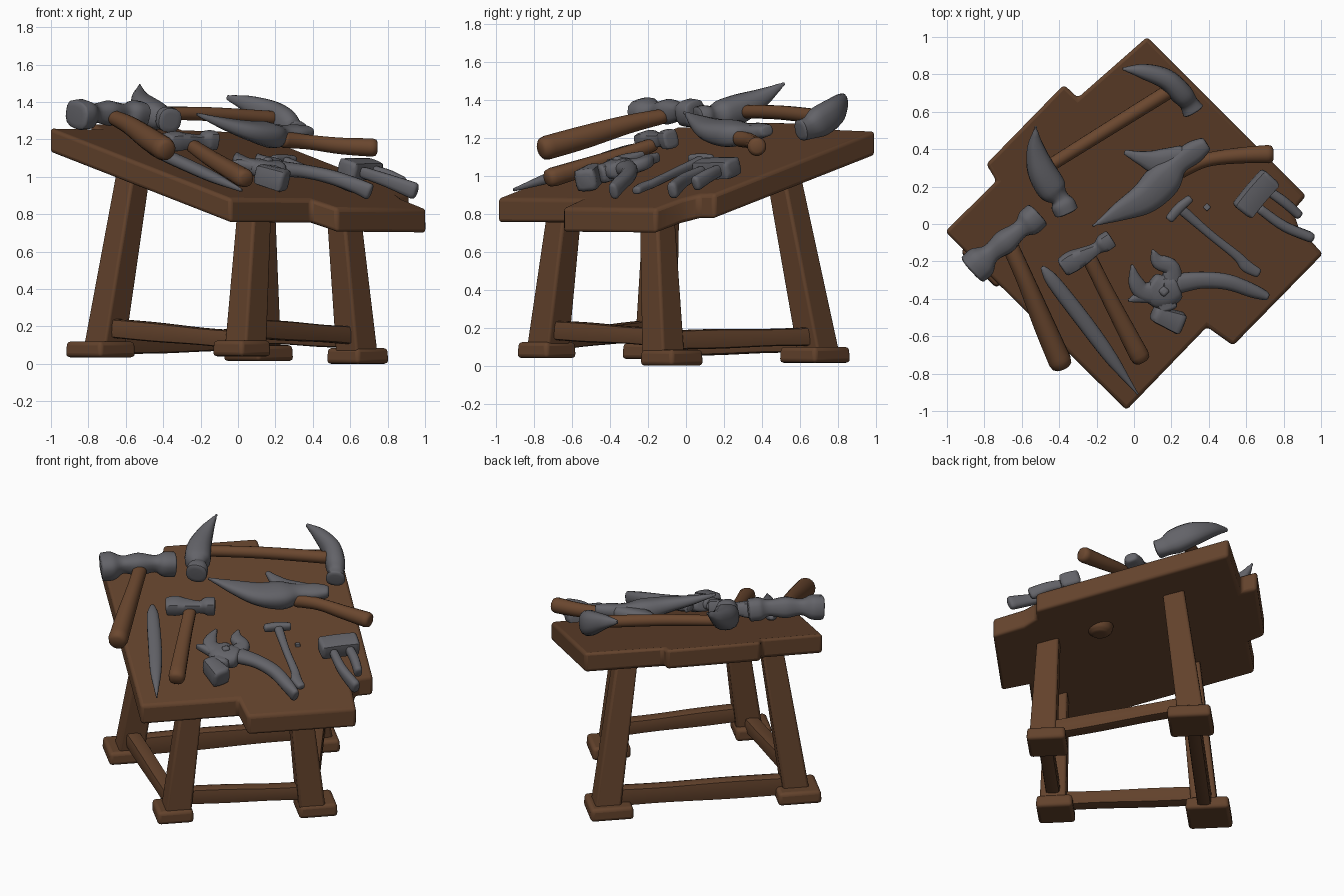
import bpy, bmesh, math
from mathutils import Vector


def material(name, rgb):
    m = bpy.data.materials.new(name)
    m.diffuse_color = (*rgb, 1)
    return m


WOOD = material("dark brown wood", (0.125, 0.055, 0.025))
HANDLE = material("handle brown wood", (0.145, 0.063, 0.028))
STEEL = material("grey steel", (0.125, 0.125, 0.14))


def surface(x, y):
    """Height of the tilted table top."""
    return 1.064 - 0.204 * x + 0.19 * y


def finish(name, bm, mat, bevel=0):
    bmesh.ops.recalc_face_normals(bm, faces=bm.faces)
    me = bpy.data.meshes.new(name)
    bm.to_mesh(me)
    bm.free()
    me.materials.append(mat)
    ob = bpy.data.objects.new(name, me)
    bpy.context.collection.objects.link(ob)
    if bevel:
        mod = ob.modifiers.new("rounded edges", 'BEVEL')
        mod.width = bevel
        mod.segments = 3
    bpy.ops.object.select_all(action='DESELECT')
    ob.select_set(True)
    bpy.context.view_layer.objects.active = ob
    bpy.ops.object.shade_smooth_by_angle(angle=math.radians(50))
    return ob


def skin(bm, rings):
    """Join rings of points into a closed solid."""
    vs = [[bm.verts.new(p) for p in r] for r in rings]
    n = len(vs[0])
    for a, b in zip(vs, vs[1:]):
        for i in range(n):
            bm.faces.new((a[i], a[(i + 1) % n], b[(i + 1) % n], b[i]))
    bm.faces.new(vs[0])
    bm.faces.new(vs[-1])


def prism(name, a, b, wa, wb, mat, bevel, yaw=45):
    """Square post from a to b with horizontal sections."""
    rings = []
    for c, w in ((a, wa), (b, wb)):
        rings.append([Vector(c) + Vector((math.cos(t), math.sin(t), 0)) * w / math.sqrt(2)
                      for t in [math.radians(yaw + 45 + 90 * k) for k in range(4)]])
    bm = bmesh.new()
    skin(bm, rings)
    return finish(name, bm, mat, bevel)


def loft(name, pts, mat, square=2.0, steps=5, up=(0.195, -0.18, 0.96), cap=0.02):
    """Smooth bar through (x, y, z, width, thickness) points."""
    P = [Vector(p) for p in pts]
    P = [P[0] * 2 - P[1]] + P + [P[-1] * 2 - P[-2]]
    for k in (3, 4):
        P[0][k], P[-1][k] = P[1][k], P[-2][k]
    path = []
    for i in range(1, len(P) - 2):
        p0, p1, p2, p3 = P[i - 1:i + 3]
        for s in range(steps):
            t = s / steps
            path.append(0.5 * (2 * p1 + (p2 - p0) * t + (2 * p0 - 5 * p1 + 4 * p2 - p3) * t * t
                               + (3 * p1 - p0 - 3 * p2 + p3) * t ** 3))
    path.append(P[-2])
    # rounded ends
    for e, nxt in ((0, 1), (-1, -2)):
        d = Vector(path[e][:3]) - Vector(path[nxt][:3])
        d = d.normalized() * min(cap, d.length * 0.7)
        tip = path[e].copy()
        for back, scale in ((1, 1), (0.3, 0.88), (0, 0.6)):
            ring = Vector((*(Vector(tip[:3]) - d * back), tip[3] * scale, tip[4] * scale))
            if back == 1:
                path[e] = ring
            else:
                path.insert(0 if e == 0 else len(path), ring)
    rings, n = [], 16
    for i, p in enumerate(path):
        d = Vector(path[min(i + 1, len(path) - 1)][:3]) - Vector(path[max(i - 1, 0)][:3])
        side = d.cross(Vector(up)).normalized()
        nor = side.cross(d).normalized()
        ring = []
        for k in range(n):
            c, s = math.cos(2 * math.pi * k / n), math.sin(2 * math.pi * k / n)
            r = (abs(c) ** square + abs(s) ** square) ** (-1 / square)
            ring.append(Vector(p[:3]) + side * c * r * max(p[3], .012) / 2 + nor * s * r * max(p[4], .012) / 2)
        rings.append(ring)
    bm = bmesh.new()
    skin(bm, rings)
    return finish(name, bm, mat)


# Table top: stepped plank outline on a tilted plane
outline = [(0.07, 1.0), (0.92, 0.15), (0.85, 0.07), (0.88, -0.02), (1.01, -0.16), (0.53, -0.65),
           (0.39, -0.55), (-0.04, -0.995), (-1.01, -0.04), (-0.735, 0.23),
           (-0.79, 0.32), (-0.375, 0.745), (-0.30, 0.675)]
bm = bmesh.new()
skin(bm, [[(x, y, surface(x, y) - d) for x, y in outline] for d in (0.13, 0)])
finish("table_top", bm, WOOD, 0.02)

# Legs and feet: (leg bottom), (leg top), (foot centre), foot width
legs = {
    "left": ((-0.715, -0.16, 0.08), (-0.55, -0.12, 1.08), (-0.735, -0.15, 0.035), 0.275),
    "front": ((0.04, -0.73, 0.08), (0.09, -0.635, 0.87), (0.02, -0.735, 0.04), 0.23),
    "right": ((0.635, -0.12, 0.06), (0.56, -0.155, 0.86), (0.64, -0.075, 0.0), 0.245),
    "back": ((0.12, 0.70, 0.06), (0.10, 0.50, 1.08), (0.11, 0.68, 0.015), 0.275),
}
for key, (lo, hi, foot, w) in legs.items():
    prism(key + "_leg", lo, hi, 0.165, 0.135, WOOD, 0.015)
    prism(key + "_foot", foot, (foot[0], foot[1], foot[2] + 0.085), w, w * 0.97, WOOD, 0.022)

# Stretchers between the legs
for a, b, za, zb, t in (("left", "front", 0.195, 0.125, 0.10), ("front", "right", 0.19, 0.15, 0.10),
                        ("right", "back", 0.135, 0.155, 0.10), ("left", "back", 0.115, 0.13, 0.125)):
    (x0, y0, _), (x1, y1, _) = legs[a][0], legs[b][0]
    pts = [(x0 + (x1 - x0) * f, y0 + (y1 - y0) * f, za + (zb - za) * f, 0.09, t * s)
           for f, s in ((0, 1), (0.35, 1.04), (0.7, 0.92), (1, 1))]
    loft(f"{a}_{b}_stretcher", pts, WOOD, square=6, up=(0, 0, 1))

# Peg through the top with a knob below
z = surface(0.39, 0.09)
prism("peg", (0.39, 0.09, z - 0.1), (0.39, 0.09, z + 0.012), 0.035, 0.03, STEEL, 0.004)
loft("peg_knob", [(0.36, 0.10, z - 0.165, 0.10, 0.10), (0.36, 0.10, z - 0.14, 0.15, 0.15),
                  (0.36, 0.10, z - 0.10, 0.17, 0.17)], WOOD, up=(1, 0, 0))

# Large double-faced hammer
loft("large_hammer_head", [(-0.87, -0.25, 1.33, 0.17, 0.15), (-0.815, -0.20, 1.335, 0.17, 0.15),
                           (-0.765, -0.155, 1.34, 0.10, 0.10), (-0.69, -0.095, 1.34, 0.125, 0.13),
                           (-0.61, -0.03, 1.34, 0.09, 0.10), (-0.565, 0.005, 1.335, 0.14, 0.14),
                           (-0.51, 0.055, 1.33, 0.14, 0.14)], STEEL, square=3)
loft("large_hammer_handle", [(-0.67, -0.10, 1.32, 0.09, 0.08), (-0.58, -0.30, 1.275, 0.095, 0.10),
                             (-0.48, -0.54, 1.205, 0.115, 0.125), (-0.38, -0.77, 1.14, 0.125, 0.13)],
     HANDLE, steps=4, cap=0.05)

# Long handle with a claw head at each end
loft("long_handle", [(-0.47, 0.30, 1.34, 0.07, 0.07), (-0.15, 0.50, 1.335, 0.075, 0.075),
                     (0.22, 0.73, 1.31, 0.08, 0.08)], HANDLE)
loft("left_claw_head", [(-0.525, 0.52, 1.49, 0.012, 0.02), (-0.525, 0.41, 1.42, 0.09, 0.09),
                        (-0.495, 0.29, 1.36, 0.15, 0.15), (-0.44, 0.19, 1.325, 0.16, 0.15),
                        (-0.40, 0.14, 1.315, 0.10, 0.11), (-0.38, 0.105, 1.31, 0.13, 0.13),
                        (-0.36, 0.06, 1.30, 0.13, 0.13)], STEEL, square=2.6)
loft("back_claw_head", [(-0.06, 0.83, 1.425, 0.02, 0.03), (0.05, 0.815, 1.39, 0.08, 0.09),
                        (0.17, 0.775, 1.335, 0.11, 0.15), (0.25, 0.70, 1.285, 0.12, 0.16),
                        (0.29, 0.65, 1.255, 0.10, 0.12), (0.32, 0.60, 1.24, 0.12, 0.11)], STEEL, square=2.6)

# Pointed pick with a side fin and handle
loft("pick_head", [(-0.22, -0.01, 1.335, 0.012, 0.02), (-0.08, 0.065, 1.285, 0.10, 0.06),
                   (0.06, 0.14, 1.245, 0.17, 0.10), (0.16, 0.24, 1.225, 0.19, 0.13),
                   (0.23, 0.32, 1.225, 0.12, 0.10), (0.32, 0.385, 1.235, 0.12, 0.08),
                   (0.39, 0.43, 1.24, 0.08, 0.06)], STEEL, square=3)
loft("pick_fin", [(-0.05, 0.385, 1.27, 0.03, 0.03), (0.03, 0.355, 1.25, 0.07, 0.06),
                  (0.14, 0.33, 1.23, 0.14, 0.08), (0.28, 0.36, 1.23, 0.13, 0.08)], STEEL, square=3)
loft("pick_handle", [(0.23, 0.28, 1.20, 0.09, 0.09), (0.38, 0.34, 1.185, 0.075, 0.08),
                     (0.55, 0.365, 1.165, 0.085, 0.09), (0.745, 0.375, 1.155, 0.10, 0.10)], HANDLE, cap=0.035)

# Small hammer
loft("small_hammer_head", [(-0.385, -0.235, 1.185, 0.10, 0.09), (-0.33, -0.20, 1.19, 0.11, 0.10),
                           (-0.27, -0.17, 1.19, 0.09, 0.08), (-0.20, -0.13, 1.19, 0.06, 0.07),
                           (-0.165, -0.105, 1.195, 0.09, 0.10), (-0.12, -0.075, 1.195, 0.09, 0.10)], STEEL, square=4)
loft("small_hammer_handle", [(-0.25, -0.16, 1.17, 0.08, 0.07), (-0.14, -0.38, 1.095, 0.085, 0.085),
                             (0.045, -0.735, 0.985, 0.105, 0.10)], HANDLE, square=2.5, cap=0.04)

# Flat file
loft("file", [(x, y, surface(x, y) + 0.04, w, t) for x, y, w, t in
              ((-0.49, -0.23, 0.03, 0.03), (-0.43, -0.31, 0.075, 0.06), (-0.26, -0.53, 0.085, 0.065),
               (-0.12, -0.72, 0.07, 0.055), (0.02, -0.91, 0.012, 0.02))], STEEL, square=2.5)


def on_top(name, pts, square=3.0):
    """Steel bar laid over the table: (x, y, lift, width, thickness)."""
    return loft(name, [(x, y, surface(x, y) + h, w, t) for x, y, h, w, t in pts], STEEL, square)


# Wide-jawed pincers with a pivot
on_top("pincer_body", [(0.08, -0.32, 0.075, 0.14, 0.08), (0.15, -0.36, 0.075, 0.19, 0.10), (0.24, -0.33, 0.085, 0.14, 0.09)])
on_top("pincer_upper_jaw", [(0.10, -0.14, 0.085, 0.02, 0.05), (0.13, -0.20, 0.085, 0.08, 0.06),
                            (0.20, -0.235, 0.085, 0.09, 0.07), (0.20, -0.34, 0.08, 0.12, 0.08)])
on_top("pincer_lower_jaw", [(-0.01, -0.22, 0.09, 0.02, 0.04), (0.01, -0.31, 0.085, 0.08, 0.06),
                            (0.05, -0.36, 0.08, 0.10, 0.07), (0.15, -0.37, 0.08, 0.14, 0.08)])
on_top("pincer_spur", [(-0.03, -0.41, 0.08, 0.02, 0.04), (0.06, -0.38, 0.08, 0.09, 0.06), (0.13, -0.36, 0.08, 0.12, 0.07)])
on_top("pincer_short_arm", [(0.15, -0.36, 0.07, 0.11, 0.09), (0.18, -0.46, 0.07, 0.11, 0.10)], 4)
on_top("pincer_block", [(0.10, -0.475, 0.065, 0.085, 0.11), (0.26, -0.535, 0.065, 0.12, 0.12)], 6)
on_top("pincer_long_arm", [(0.22, -0.32, 0.085, 0.11, 0.08), (0.36, -0.30, 0.095, 0.09, 0.07),
                           (0.50, -0.31, 0.095, 0.085, 0.075), (0.63, -0.355, 0.085, 0.075, 0.08),
                           (0.71, -0.385, 0.07, 0.05, 0.09)], 2.5)
z = surface(0.16, -0.36)
prism("pincer_pivot", (0.16, -0.36, z + 0.08), (0.16, -0.36, z + 0.14), 0.05, 0.045, STEEL, 0.014)

# Slim spanner with a cross head
on_top("spanner_shaft", [(0.24, 0.09, 0.055, 0.055, 0.05), (0.40, -0.05, 0.05, 0.045, 0.045),
                         (0.55, -0.17, 0.045, 0.05, 0.045), (0.60, -0.225, 0.045, 0.065, 0.045),
                         (0.67, -0.265, 0.045, 0.05, 0.04)])
on_top("spanner_head", [(0.185, 0.02, 0.06, 0.045, 0.05), (0.24, 0.085, 0.06, 0.05, 0.055),
                        (0.305, 0.14, 0.06, 0.04, 0.05)])

# Block mallet with two prongs
on_top("mallet_block", [(0.575, 0.065, 0.08, 0.125, 0.10), (0.65, 0.16, 0.08, 0.125, 0.10),
                        (0.735, 0.255, 0.08, 0.125, 0.10)], 7)
on_top("mallet_long_prong", [(0.66, 0.09, 0.08, 0.05, 0.06), (0.80, -0.01, 0.08, 0.055, 0.07),
                             (0.955, -0.075, 0.065, 0.055, 0.09)])
on_top("mallet_short_prong", [(0.70, 0.19, 0.08, 0.05, 0.06), (0.80, 0.12, 0.08, 0.055, 0.07),
                              (0.885, 0.045, 0.065, 0.05, 0.08)])
